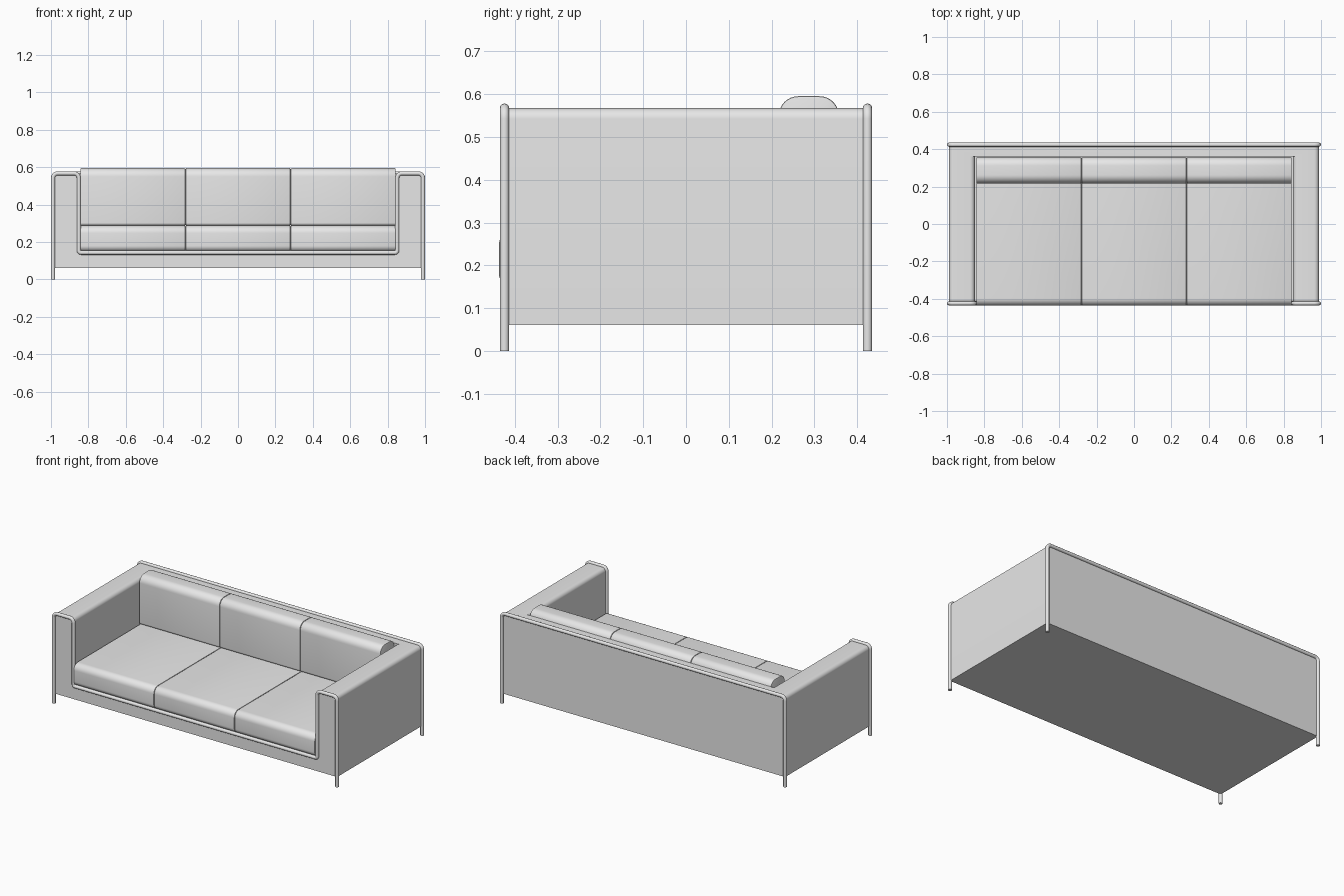
import bpy, bmesh, math
from mathutils import Vector

if "Cube" in bpy.data.objects:
    bpy.data.objects.remove(bpy.data.objects["Cube"])

grey = bpy.data.materials.new("light_grey")
grey.diffuse_color = (0.8, 0.8, 0.8, 1)
grey.use_nodes = True
grey.node_tree.nodes["Principled BSDF"].inputs["Base Color"].default_value = grey.diffuse_color


def rounded(points, closed=True, steps=8):
    """Turn (a, b, radius) corners into a 2D outline with rounded corners."""
    out, n = [], len(points)
    for i, (a, b, r) in enumerate(points):
        p = Vector((a, b))
        if r == 0 or (not closed and i in (0, n - 1)):
            out.append(p)
            continue
        d0 = (Vector(points[i - 1][:2]) - p).normalized()
        d1 = (Vector(points[(i + 1) % n][:2]) - p).normalized()
        centre = p + (d0 + d1) * r          # all corners are right angles
        for k in range(steps + 1):
            t = k / steps * math.pi / 2
            out.append(centre - d1 * r * math.cos(t) - d0 * r * math.sin(t))
    return out


def finish(obj):
    obj.data.materials.clear()
    obj.data.materials.append(grey)
    for f in obj.data.polygons:
        f.use_smooth = True
    obj.data.set_sharp_from_angle(angle=math.radians(35))


def extrude(name, outline, axis, lo, hi, bevel=0):
    """Extrude an outline along x (outline is y,z) or y (outline is x,z)."""
    place = (lambda p, d: (d, p.x, p.y)) if axis == "x" else (lambda p, d: (p.x, d, p.y))
    bm = bmesh.new()
    a = [bm.verts.new(place(p, lo)) for p in outline]
    b = [bm.verts.new(place(p, hi)) for p in outline]
    caps = [bm.faces.new(a), bm.faces.new(b)]
    for i in range(len(a)):
        j = (i + 1) % len(a)
        bm.faces.new((a[i], a[j], b[j], b[i]))
    bmesh.ops.recalc_face_normals(bm, faces=bm.faces)
    if bevel:
        edges = list({e for f in caps for e in f.edges})
        bmesh.ops.bevel(bm, geom=edges, offset=bevel, segments=2, profile=0.5, affect='EDGES')
    mesh = bpy.data.meshes.new(name)
    bm.to_mesh(mesh)
    bm.free()
    obj = bpy.data.objects.new(name, mesh)
    bpy.context.collection.objects.link(obj)
    finish(obj)
    return obj


def tube(name, corners, y, radius=0.011):
    """Round metal tube following a bent path in the x-z plane."""
    path = rounded(corners, closed=False)
    curve = bpy.data.curves.new(name, 'CURVE')
    curve.dimensions = '3D'
    curve.bevel_depth = radius
    curve.bevel_resolution = 4
    curve.use_fill_caps = True
    spline = curve.splines.new('POLY')
    spline.points.add(len(path) - 1)
    for pt, p in zip(spline.points, path):
        pt.co = (p.x, y, p.y, 1)
    temp = bpy.data.objects.new(name + "_path", curve)
    bpy.context.collection.objects.link(temp)
    bpy.context.view_layer.update()
    mesh = bpy.data.meshes.new_from_object(temp.evaluated_get(bpy.context.evaluated_depsgraph_get()))
    bpy.data.objects.remove(temp)
    obj = bpy.data.objects.new(name, mesh)
    bpy.context.collection.objects.link(obj)
    finish(obj)


OUT, INN, TOP, WELL, BASE, Y, R = 0.989, 0.851, 0.567, 0.143, 0.06, 0.424, 0.025

# Body: rounded block with the seat well cut out, leaving arms, back and base
body = extrude("body", rounded([(-OUT, BASE, 0), (OUT, BASE, 0), (OUT, TOP, R), (-OUT, TOP, R)]),
               "y", -Y, Y)
# The cutter flares at the top so the inner arm edges come out rounded
flare = [(INN + R - R * math.cos(t), TOP - R + R * math.sin(t))
         for t in [k / 8 * math.pi / 2 for k in range(9)]]
right = [(INN, WELL)] + flare + [(INN + R, 0.7)]
well = extrude("well_cutter", [Vector(p) for p in right] + [Vector((-x, z)) for x, z in reversed(right)],
               "y", -0.6, 0.36)
well.hide_render = True
cut = body.modifiers.new("well", 'BOOLEAN')
cut.operation = 'DIFFERENCE'
cut.solver = 'EXACT'
cut.object = well
bpy.context.view_layer.update()
body.data = bpy.data.meshes.new_from_object(body.evaluated_get(bpy.context.evaluated_depsgraph_get()))
body.modifiers.clear()
bpy.data.objects.remove(well)
finish(body)

# Tube frames: their ends are the legs
half = [(OUT, 0, 0), (OUT, TOP, R), (INN, TOP, R), (INN, WELL, 0.012)]
tube("front_frame", half + [(-x, z, r) for x, z, r in reversed(half)], -Y)
tube("back_frame", [(OUT, 0, 0), (OUT, TOP, R), (-OUT, TOP, R), (-OUT, 0, 0)], Y)

# Three seat and three back cushions
seat = rounded([(-0.437, 0.15, 0.03), (0.357, 0.15, 0), (0.357, 0.288, 0), (-0.437, 0.288, 0.04)])
back = rounded([(0.217, 0.288, 0.015), (0.357, 0.288, 0), (0.357, 0.595, 0.045), (0.217, 0.595, 0.045)])
W = 0.562
for i, side in enumerate(("left", "middle", "right")):
    x = (i - 1.5) * W
    extrude(f"seat_cushion_{side}", seat, "x", x + 0.001, x + W - 0.001, 0.004)
    extrude(f"back_cushion_{side}", back, "x", x + 0.001, x + W - 0.001, 0.004)
